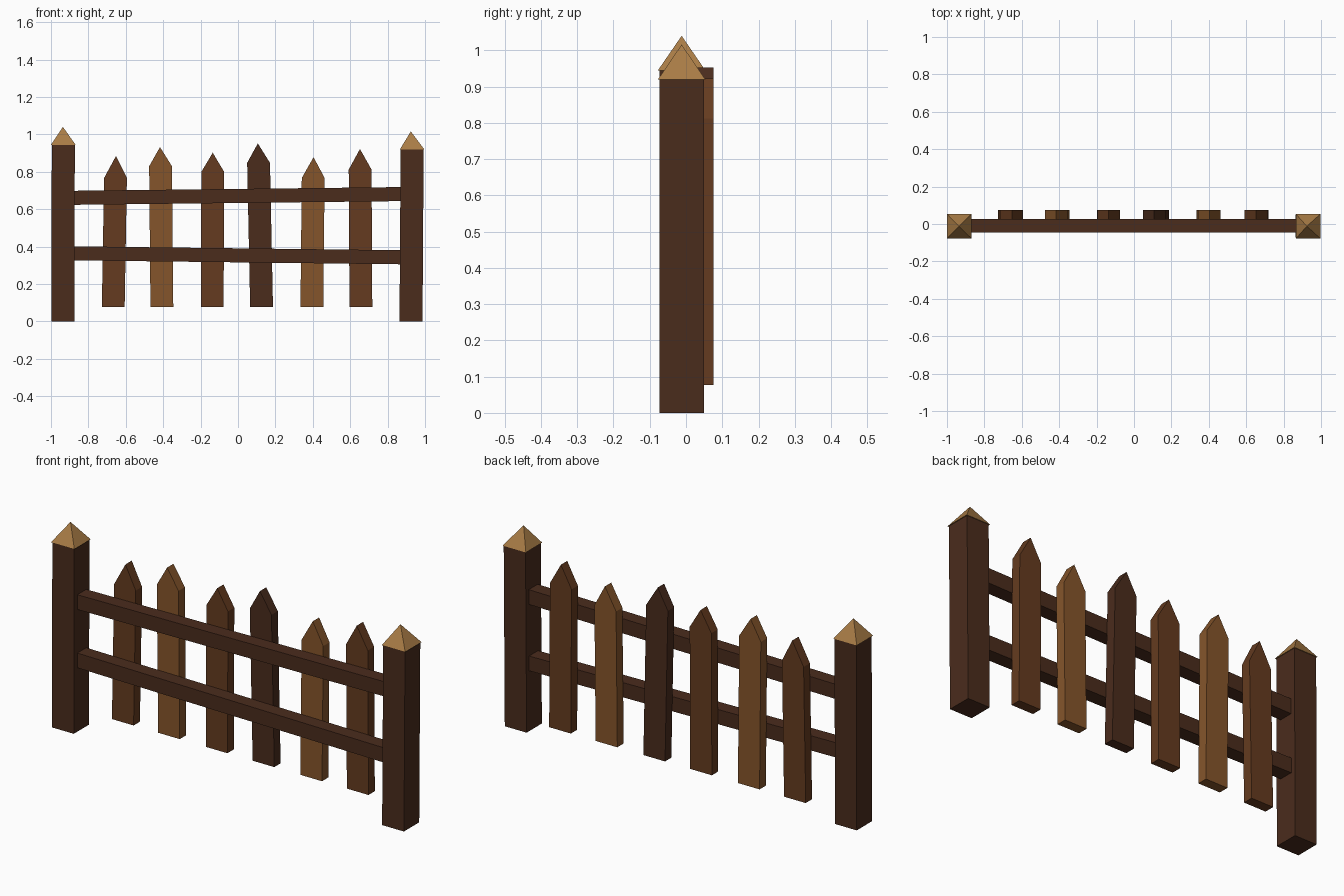
import bpy, bmesh

if "Cube" in bpy.data.objects:
    bpy.data.objects.remove(bpy.data.objects["Cube"])


def material(name, rgb):
    m = bpy.data.materials.new(name)
    m.diffuse_color = (*rgb, 1)
    m.use_nodes = True
    m.node_tree.nodes["Principled BSDF"].inputs["Base Color"].default_value = m.diffuse_color
    return m


DARK = material("dark_wood", (0.069, 0.025, 0.012))
MID = material("mid_wood", (0.130, 0.044, 0.014))
LIGHT = material("light_wood", (0.235, 0.091, 0.024))
CAP = material("cap_wood", (0.397, 0.202, 0.061))


def add_object(name, bm, mat):
    bmesh.ops.recalc_face_normals(bm, faces=bm.faces)
    me = bpy.data.meshes.new(name)
    bm.to_mesh(me)
    bm.free()
    me.materials.append(mat)
    ob = bpy.data.objects.new(name, me)
    bpy.context.collection.objects.link(ob)
    return ob


def board(name, profile, y0, y1, mat):
    """Extrude an x-z outline from y0 to y1."""
    bm = bmesh.new()
    face = bm.faces.new([bm.verts.new((x, y0, z)) for x, z in profile])
    ext = bmesh.ops.extrude_face_region(bm, geom=[face])
    moved = [v for v in ext["geom"] if isinstance(v, bmesh.types.BMVert)]
    bmesh.ops.translate(bm, verts=moved, vec=(0, y1 - y0, 0))
    return add_object(name, bm, mat)


def post(side, x_bottom, x_top, height, apex_x, apex_z):
    # slightly leaning square post
    h = 0.0615
    board(side + "_post",
          [(x_bottom - h, 0), (x_bottom + h, 0), (x_top + h, height), (x_top - h, height)],
          -0.073, 0.05, DARK)
    # pyramid cap
    bm = bmesh.new()
    c, r, y = (x_top, 0.066, -0.012)
    base = [bm.verts.new((c + sx * r, y + sy * r, height))
            for sx, sy in ((-1, -1), (1, -1), (1, 1), (-1, 1))]
    tip = bm.verts.new((apex_x, y, apex_z))
    bm.faces.new(base)
    for i in range(4):
        bm.faces.new((base[i], base[(i + 1) % 4], tip))
    add_object(side + "_post_cap", bm, CAP)


post("left", -0.936, -0.934, 0.944, -0.936, 1.04)
post("right", 0.925, 0.931, 0.919, 0.924, 1.016)

# rails, each slightly out of level: centre height at left and right
for name, zl, zr in (("upper_rail", 0.661, 0.681), ("lower_rail", 0.364, 0.343)):
    t = 0.0375
    board(name, [(-0.88, zl - t), (0.88, zr - t), (0.88, zr + t), (-0.88, zl + t)],
          -0.046, 0.026, DARK)

# pickets: bottom centre x, shoulder centre x, shoulder z, tip x, tip z
pickets = [
    (-0.667, -0.655, 0.767, -0.652, 0.885, MID),
    (-0.407, -0.414, 0.830, -0.417, 0.932, LIGHT),
    (-0.138, -0.135, 0.800, -0.135, 0.902, MID),
    (0.126, 0.110, 0.848, 0.106, 0.952, DARK),
    (0.395, 0.402, 0.767, 0.404, 0.878, LIGHT),
    (0.657, 0.653, 0.812, 0.652, 0.922, MID),
]
for i, (xb, xs, zs, xt, zt, mat) in enumerate(pickets, 1):
    h = 0.061
    board(f"picket_{i}",
          [(xb - h, 0.077), (xb + h, 0.077), (xs + h, zs), (xt, zt), (xs - h, zs)],
          0.025, 0.076, mat)
